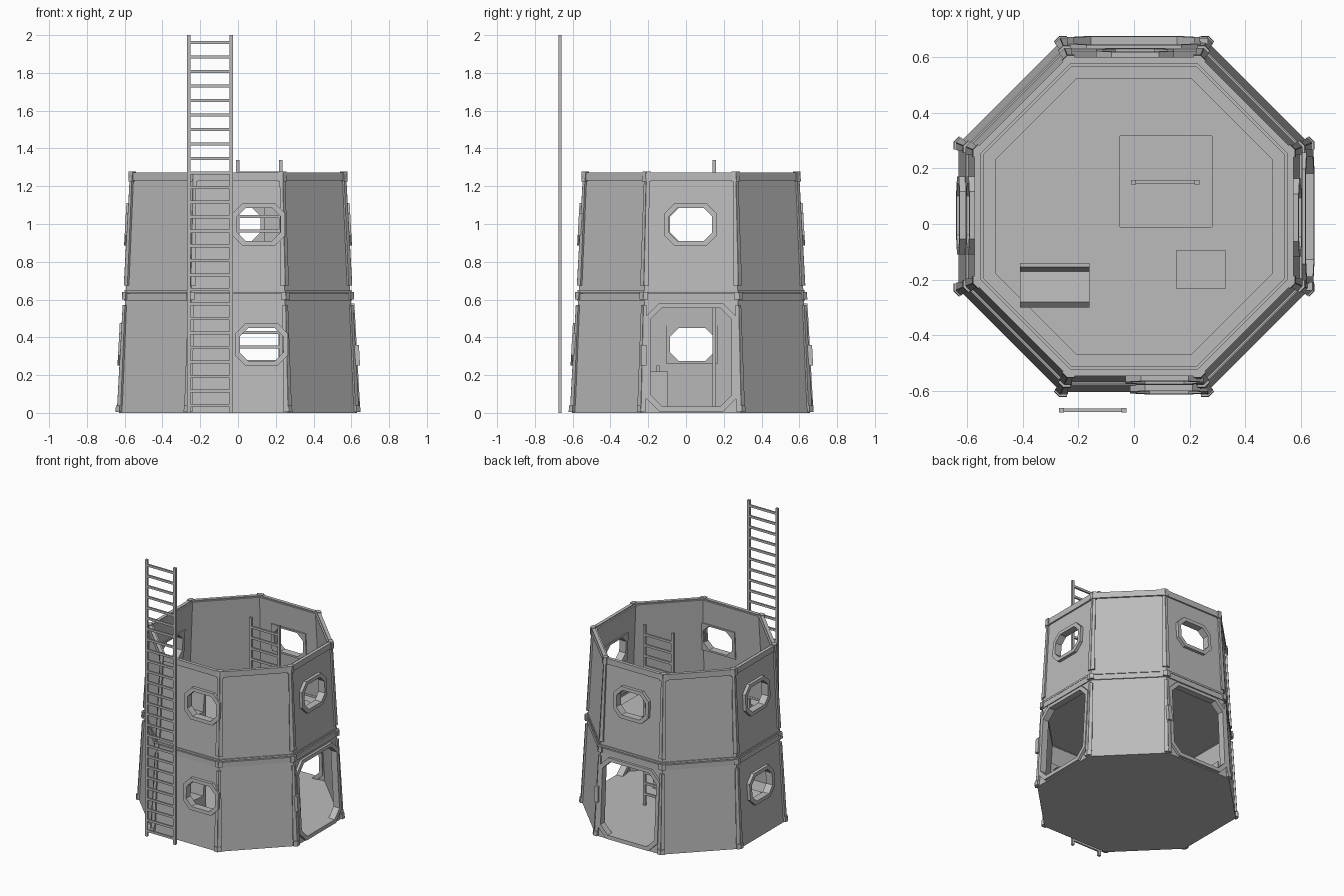
import bpy, bmesh, math
from mathutils import Vector

if "Cube" in bpy.data.objects:
    bpy.data.objects.remove(bpy.data.objects["Cube"])

CY = 0.027                      # tower axis sits slightly behind the origin
TAN = math.tan(math.pi / 8)
grey = bpy.data.materials.new("light_grey")
grey.diffuse_color = (0.5, 0.5, 0.5, 1)
grey.use_nodes = True
grey.node_tree.nodes["Principled BSDF"].inputs["Base Color"].default_value = grey.diffuse_color


def apothem(z):
    return 0.63 - 0.055 * z


def finish(bm, name):
    bmesh.ops.recalc_face_normals(bm, faces=bm.faces)
    me = bpy.data.meshes.new(name)
    bm.to_mesh(me)
    bm.free()
    me.materials.append(grey)
    ob = bpy.data.objects.new(name, me)
    bpy.context.collection.objects.link(ob)
    return ob


def add_plate(bm, place, d0, d1, outline, hole=None):
    """Flat plate between depths d0 and d1, with an optional hole."""
    loops = [outline] + ([hole] if hole else [])
    caps = []
    for d in (d0, d1):
        rings = [[bm.verts.new(place(a, b, d)) for a, b in lp] for lp in loops]
        edges = [bm.edges.new((r[i - 1], r[i])) for r in rings for i in range(len(r))]
        if hole:
            bmesh.ops.triangle_fill(bm, edges=edges, use_beauty=True)
        else:
            bm.faces.new(rings[0])
        caps.append(rings)
    for lo, hi in zip(*caps):
        for i in range(len(lo)):
            bm.faces.new((lo[i - 1], lo[i], hi[i], hi[i - 1]))


def add_box(bm, x0, x1, y0, y1, z0, z1):
    add_plate(bm, level, z0, z1, rect(x0, x1, y0, y1))


def level(x, y, z):
    return Vector((x, y, z))


def side(k):
    """Mapping onto wall k: u along the wall, z up, d outward."""
    t = k * math.pi / 4
    n, s = Vector((math.cos(t), math.sin(t), 0)), Vector((-math.sin(t), math.cos(t), 0))
    return lambda u, z, d: n * (apothem(z) + d) + s * u + Vector((0, CY, z))


def rect(a0, a1, b0, b1):
    return [(a0, b0), (a1, b0), (a1, b1), (a0, b1)]


def cut_rect(a0, a1, b0, b1, c):
    return [(a0 + c, b0), (a1 - c, b0), (a1, b0 + c), (a1, b1 - c),
            (a1 - c, b1), (a0 + c, b1), (a0, b1 - c), (a0, b0 + c)]


def octagon(a):
    r = a / math.cos(math.pi / 8)
    return [(r * math.cos((i + .5) * math.pi / 4), CY + r * math.sin((i + .5) * math.pi / 4))
            for i in range(8)]


# Walls with their openings, frames and corner ribs
RIGHT, BACK, LEFT, FRONT = 0, 2, 4, 6
for storey, (z0, z1) in (("lower", (0.0, 0.60)), ("upper", (0.635, 1.265))):
    walls, ribs = bmesh.new(), bmesh.new()
    for k in range(8):
        place = side(k)
        h0, h1 = apothem(z0) * TAN, apothem(z1) * TAN
        panel = [(-h0, z0), (h0, z0), (h1, z1), (-h1, z1)]
        hole = None
        if k % 2 == 0:
            frame = bmesh.new()
            if storey == "lower" and k in (RIGHT, BACK):
                hole = cut_rect(-.215, .215, .035, .555, .06)
                add_plate(frame, place, -.03, .018, cut_rect(-.24, .24, .008, .58, .07), hole)
                add_plate(frame, place, 0, .03, rect(-.265, -.235, .25, .36))   # latch
                kind = "door_frame"
            else:
                u = (0.125 if storey == "lower" else 0.11) if k == FRONT else -0.004
                b = 0.25 if storey == "lower" else 0.885
                hole = cut_rect(u - .115, u + .115, b + .025, b + .2, .045)
                add_plate(frame, place, -.005, .022,
                          cut_rect(u - .14, u + .14, b, b + .225, .055), hole)
                add_plate(frame, place, -.03, -.018, rect(u - .138, u + .138, b + .012, b + .212), hole)
                kind = "window_frame"
            finish(frame, f"{storey}_{kind}_{k // 2 + 1}")
        add_plate(walls, place, -.022, 0, panel, hole)
        # tapered ribs beside each corner
        for s in (-1, 1):
            lo, hi = z0 + .04, z1 - .03
            a, b = apothem(lo) * TAN, apothem(hi) * TAN
            add_plate(ribs, place, -.004, .012, [(s * (a - .022), lo), (s * (a + .004), lo),
                                                 (s * (b + .004), hi), (s * (b - .012), hi)])
    finish(walls, storey + "_walls")
    finish(ribs, storey + "_corner_ribs")

# Horizontal rails around the tower
for name, z0, z1, proud in (("middle_rail", .595, .632, .008), ("upper_sill", .637, .65, .006),
                            ("top_rim", 1.23, 1.272, .012)):
    bm = bmesh.new()
    a = apothem((z0 + z1) / 2)
    add_plate(bm, level, z0, z1, octagon(a + proud), octagon(a - .025 if z1 < 1 else a - .012))
    finish(bm, name)

# Small caps on the rim corners and base corners
caps = bmesh.new()
for k in range(8):
    place = side(k)
    for s in (-1, 1):
        for z0, z1 in ((1.225, 1.277), (.005, .04), (.6, .64)):
            h = apothem(z0) * TAN
            add_plate(caps, place, -.01, .018, rect(s * (h - .02), s * (h + .008), z0, z1))
finish(caps, "corner_caps")

# Floors, the upper one with a ladder hatch
bm = bmesh.new()
add_plate(bm, level, 0, .035, octagon(.628))
finish(bm, "ground_floor")
hatch = rect(-.05, .28, -.01, .315)
bm = bmesh.new()
add_plate(bm, level, .6, .635, octagon(.58), hatch)
finish(bm, "upper_floor")
bm = bmesh.new()
add_plate(bm, level, .635, .642, octagon(.497), hatch)
finish(bm, "upper_floor_inlay")


# Ladders
def ladder(name, x0, x1, y0, y1, z0, z1, top_rung):
    bm = bmesh.new()
    add_box(bm, x0, x0 + .018, y0, y1, z0, z1)
    add_box(bm, x1 - .018, x1, y0, y1, z0, z1)
    z = top_rung
    while z > z0 + .02:
        add_box(bm, x0 + .015, x1 - .015, y0 + .002, y1 - .002, z - .008, z + .008)
        z -= .0768
    finish(bm, name)


ladder("outside_ladder", -.27, -.027, -.676, -.66, 0, 2, 1.96)
ladder("inside_ladder", -.01, .235, .141, .158, .035, 1.34, 1.27)

# Bench and crate on each floor
profile = [(-.30, 0), (-.30, .08), (-.28, .10), (-.17, .09), (-.155, .215), (-.14, .215), (-.14, 0)]
for storey, z in (("lower", .035), ("upper", .642)):
    bm = bmesh.new()
    add_plate(bm, lambda y, h, x: Vector((x, y, h + z)), -.41, -.16, profile)
    finish(bm, storey + "_bench")
    bm = bmesh.new()
    add_box(bm, .15, .33, -.232, -.095, z, z + .185)
    finish(bm, storey + "_crate")
